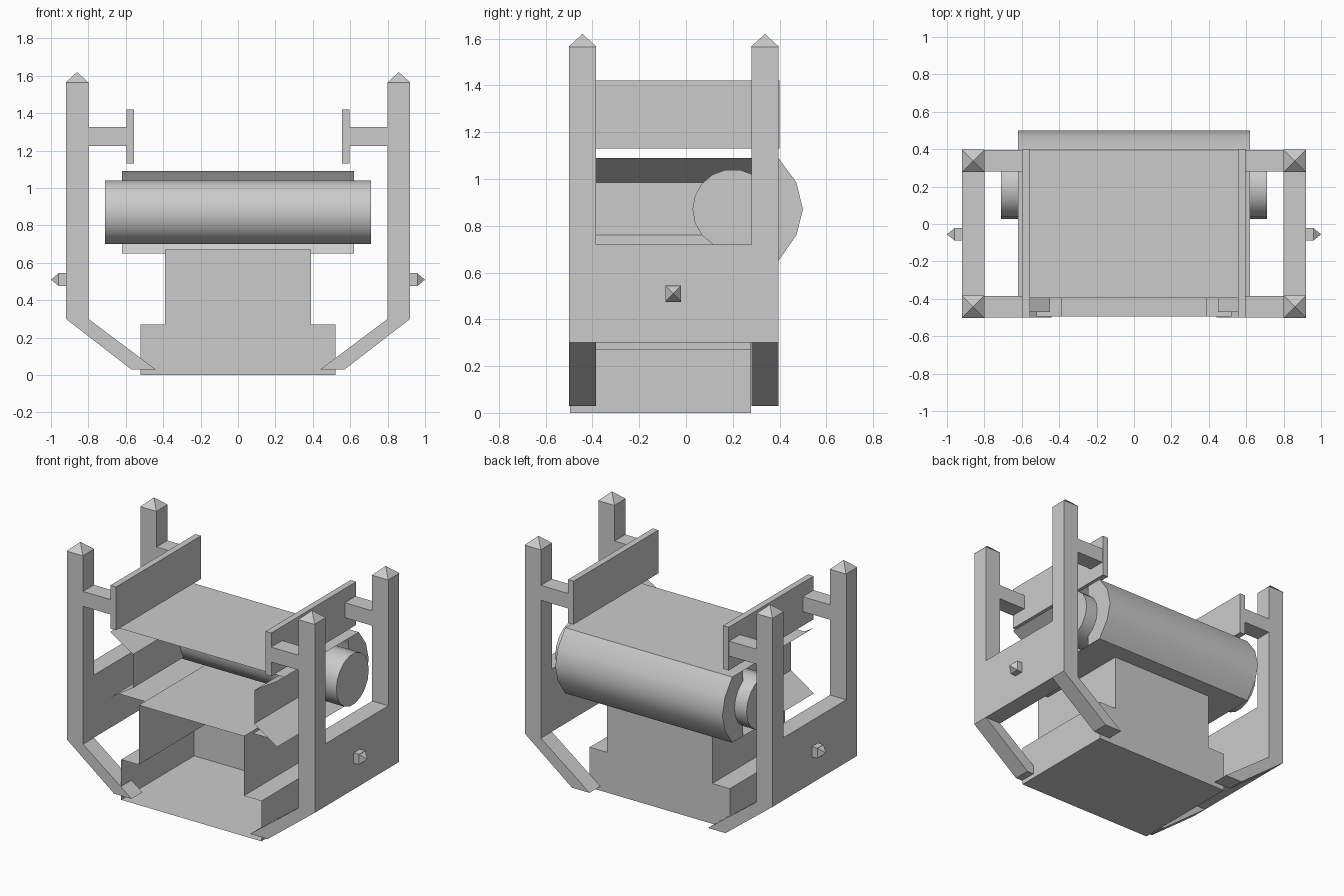
import bpy, bmesh, math
from mathutils import Matrix, Vector

cube = bpy.data.objects.get("Cube")
if cube:
    bpy.data.objects.remove(cube, do_unlink=True)

grey = bpy.data.materials.new("plain_grey")
grey.use_nodes = True
grey.diffuse_color = (0.6, 0.6, 0.6, 1)
grey.node_tree.nodes["Principled BSDF"].inputs["Base Color"].default_value = (0.6, 0.6, 0.6, 1)


def finish(name, bm, smooth=False):
    bmesh.ops.recalc_face_normals(bm, faces=bm.faces)
    mesh = bpy.data.meshes.new(name)
    bm.to_mesh(mesh)
    bm.free()
    mesh.materials.append(grey)
    obj = bpy.data.objects.new(name, mesh)
    bpy.context.collection.objects.link(obj)
    if smooth:
        bpy.ops.object.select_all(action='DESELECT')
        obj.select_set(True)
        bpy.context.view_layer.objects.active = obj
        bpy.ops.object.shade_smooth_by_angle(angle=math.radians(35))
    return obj


def box(name, x, y, z):
    bm = bmesh.new()
    bmesh.ops.create_cube(bm, size=1)
    for v in bm.verts:
        v.co = Vector([(r[0] + r[1]) / 2 + c * (r[1] - r[0]) for c, r in zip(v.co, (x, y, z))])
    return finish(name, bm)


def sweep(name, points, axis, start, end, closed=False, caps=(), smooth=False):
    """Sweep a 2D profile along x or y; an open profile makes a thin sheet."""
    bm = bmesh.new()

    def place(p, t):
        return (t, p[0], p[1]) if axis == "x" else (p[0], t, p[1])
    rings = [[bm.verts.new(place(p, t)) for p in points] for t in (start, end)]
    n = len(points)
    for i in range(n if closed else n - 1):
        j = (i + 1) % n
        bm.faces.new((rings[0][i], rings[0][j], rings[1][j], rings[1][i]))
    for c in caps:
        bm.faces.new(rings[c])
    return finish(name, bm, smooth)


def pyramid(name, half, height, matrix):
    bm = bmesh.new()
    bmesh.ops.create_cone(bm, cap_ends=True, segments=4, radius1=half * math.sqrt(2),
                          radius2=0, depth=height,
                          matrix=matrix @ Matrix.Translation((0, 0, height / 2))
                          @ Matrix.Rotation(math.pi / 4, 4, 'Z'))
    return finish(name, bm)


def span(s, a, b):
    return sorted((s * a, s * b))


FRONT, BACK = (-0.5, -0.385), (0.28, 0.395)
TOP, BOTTOM = 1.09, 0.65

for s, side in ((1, "left"), (-1, "right")):
    # side frame: lower panel, posts, caps, arms and slanted legs
    box(f"{side}_side_panel", span(s, 0.8, 0.92), (FRONT[0], BACK[1]), (0.3, 0.72))
    for y, end in ((FRONT, "front"), (BACK, "back")):
        tag = f"{side}_{end}"
        box(f"{tag}_post", span(s, 0.8, 0.92), y, (0.72, 1.565))
        pyramid(f"{tag}_post_cap", 0.06, 0.055,
                Matrix.Translation((s * 0.86, sum(y) / 2, 1.565)))
        box(f"{tag}_arm", span(s, 0.56, 0.8), y, (1.225, 1.325))
        leg = [(s * x, z) for x, z in ((0.8, 0.3), (0.92, 0.3), (0.57, 0.03), (0.44, 0.03))]
        sweep(f"{tag}_leg", leg, "y", *y, closed=True, caps=(0, 1))
    box(f"{side}_guide_rail", span(s, 0.555, 0.597), (-0.5, 0.4), (1.13, 1.42))

    # small pointed peg
    box(f"{side}_peg", span(s, 0.92, 0.96), (-0.087, -0.022), (0.475, 0.545))
    pyramid(f"{side}_peg_tip", 0.033, 0.04, Matrix.Translation((s * 0.96, -0.055, 0.51))
            @ Matrix.Rotation(s * math.pi / 2, 4, 'Y'))

    # channel-shaped cheek of the body
    cheek = [(s * x, z) for x, z in ((0.62, TOP), (0.45, 0.985), (0.45, 0.76), (0.62, BOTTOM))]
    sweep(f"{side}_cheek", cheek, "y", -0.47, 0.395)

# rounded body shell with open front
bulge = [(0.395, TOP), (0.472, 0.985), (0.5, 0.87), (0.472, 0.76), (0.395, BOTTOM)]
sweep("body_shell", [(-0.395, TOP)] + bulge + [(-0.395, BOTTOM)], "x", -0.62, 0.62, smooth=True)
for s, side in ((1, "left"), (-1, "right")):
    bm = bmesh.new()
    outline = [(0.28, TOP)] + bulge + [(0.28, BOTTOM)]
    bm.faces.new([bm.verts.new((s * 0.62, y, z)) for y, z in outline])
    finish(f"{side}_body_end", bm)

# roller through the body
bm = bmesh.new()
bmesh.ops.create_cone(bm, cap_ends=True, segments=18, radius1=0.172, radius2=0.172, depth=1.42,
                      matrix=Matrix.Translation((0, 0.2, 0.87)) @ Matrix.Rotation(math.pi / 2, 4, 'Y'))
finish("roller", bm, smooth=True)

# stepped pedestal, open at the front
half = [(0.52, 0), (0.52, 0.27), (0.39, 0.27), (0.39, 0.67)]
profile = half + [(-x, z) for x, z in reversed(half)]
sweep("pedestal", profile, "y", -0.495, 0.278, closed=True, caps=(1,))
